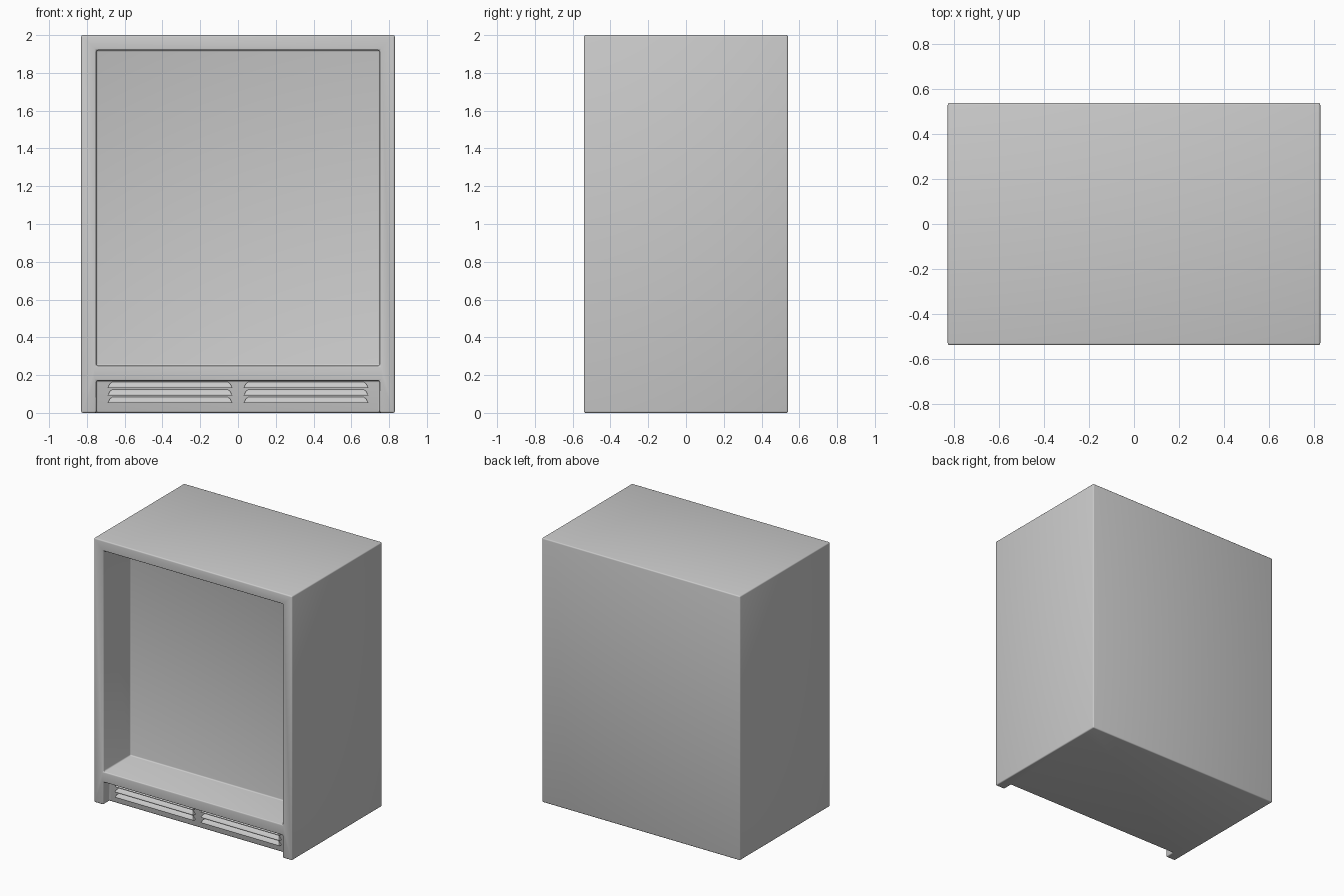
import bpy, bmesh

if "Cube" in bpy.data.objects:
    bpy.data.objects.remove(bpy.data.objects["Cube"])

W, D, H = 0.83, 0.54, 2.0
TOE_Y = -D + 0.075          # plane of the recessed vent panel


def box(name, lo, hi):
    bm = bmesh.new()
    bmesh.ops.create_cube(bm, size=1)
    for v in bm.verts:
        v.co = [(a + b) / 2 + c * (b - a) for a, b, c in zip(lo, hi, v.co)]
    me = bpy.data.meshes.new(name)
    bm.to_mesh(me)
    bm.free()
    ob = bpy.data.objects.new(name, me)
    bpy.context.collection.objects.link(ob)
    return ob


def select(ob):
    bpy.ops.object.select_all(action='DESELECT')
    ob.select_set(True)
    bpy.context.view_layer.objects.active = ob


# Cabinet body with the open display cavity and the toe recess cut out
body = box("cabinet_body", (-W, -D, 0), (W, D, H))
cutters = [
    box("cavity_cutter", (-0.75, -D - 0.2, 0.25), (0.75, -D + 0.325, 1.92)),
    box("toe_cutter", (-0.75, -D - 0.2, -0.2), (0.75, TOE_Y, 0.17)),
]
select(body)
for c in cutters:
    c.hide_render = True
    m = body.modifiers.new(c.name, 'BOOLEAN')
    m.operation = 'DIFFERENCE'
    m.solver = 'EXACT'
    m.object = c
    bpy.ops.object.modifier_apply(modifier=m.name)
for c in cutters:
    bpy.data.objects.remove(c)

# Small rounded edges
bev = body.modifiers.new("edge_round", 'BEVEL')
bev.width = 0.009
bev.segments = 3
bev.limit_method = 'ANGLE'
bpy.ops.object.modifier_apply(modifier=bev.name)
bpy.ops.object.shade_smooth_by_angle()


# Hooded vent slats: wedges leaning out, with corners drawn in toward the top
def louver(name, x0, x1, z0, z1):
    bm = bmesh.new()
    # (side inset, y offset from the panel, height fraction)
    rows = [(0.0, 0.0, 0.0), (0.0, -0.024, 0.0), (0.003, -0.024, 0.2),
            (0.012, -0.014, 0.7), (0.025, 0.0, 1.0)]
    left, right = [], []
    for inset, dy, f in rows:
        z = z0 + f * (z1 - z0)
        left.append(bm.verts.new((x0 + inset, TOE_Y + dy, z)))
        right.append(bm.verts.new((x1 - inset, TOE_Y + dy, z)))
    n = len(rows)
    for i in range(n):
        j = (i + 1) % n
        bm.faces.new((left[i], left[j], right[j], right[i]))
    bm.faces.new(left)
    bm.faces.new(right)
    bmesh.ops.recalc_face_normals(bm, faces=bm.faces)
    me = bpy.data.meshes.new(name)
    bm.to_mesh(me)
    bm.free()
    ob = bpy.data.objects.new(name, me)
    bpy.context.collection.objects.link(ob)
    select(ob)
    bpy.ops.object.shade_smooth_by_angle()


for side, x0 in (("left", -0.69), ("right", 0.03)):
    for i in range(3):
        z = 0.053 + i * 0.04
        louver(f"vent_slat_{side}_{i + 1}", x0, x0 + 0.66, z, z + 0.031)
